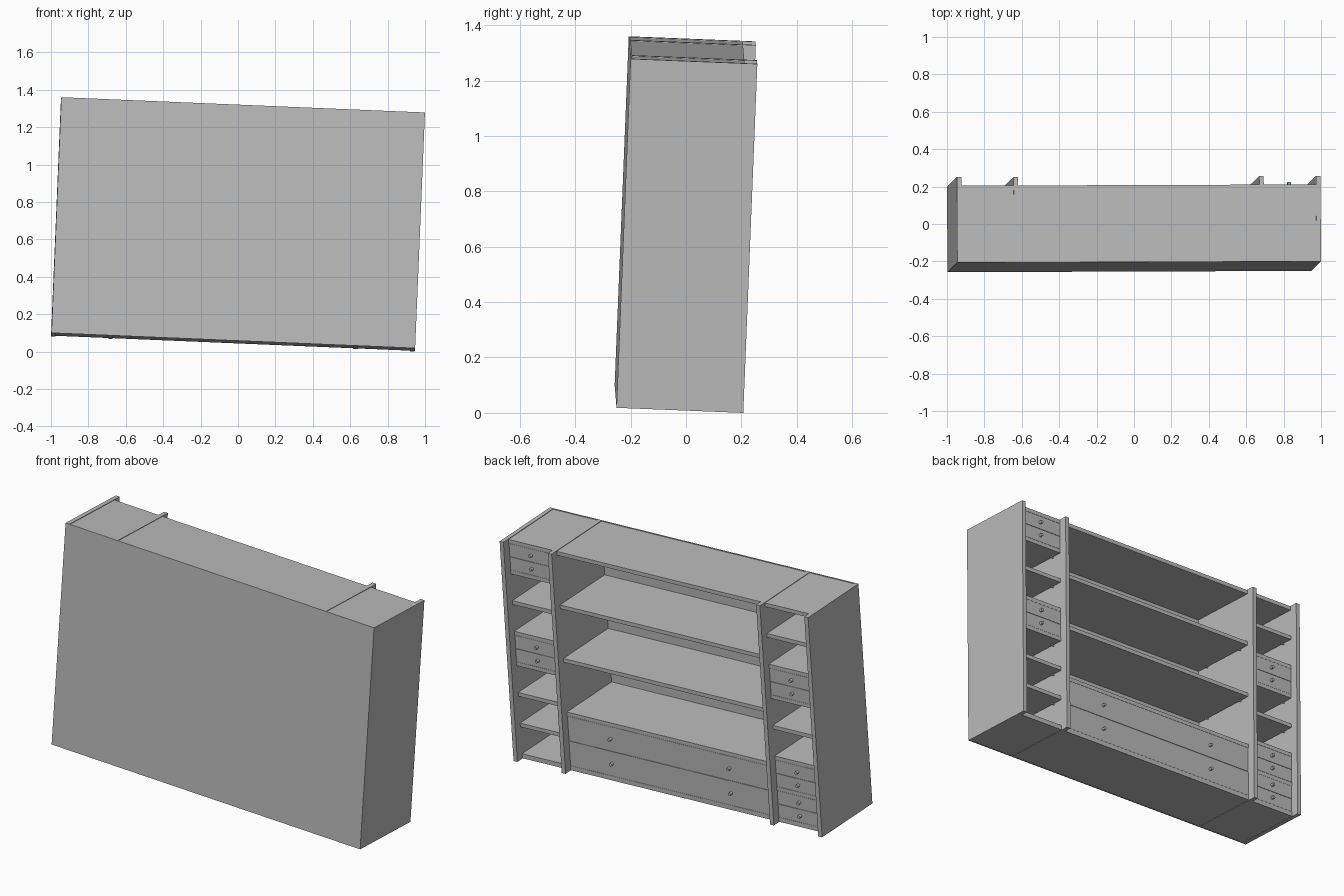
import bpy, bmesh
from math import radians, pi
from mathutils import Matrix, Vector, Euler

cube = bpy.data.objects.get("Cube")
if cube:
    bpy.data.objects.remove(cube, do_unlink=True)

mat = bpy.data.materials.new("plain_grey")
mat.use_nodes = True
GREY = (0.5, 0.5, 0.5, 1)
mat.diffuse_color = GREY
mat.node_tree.nodes["Principled BSDF"].inputs["Base Color"].default_value = GREY

# Main sizes, in the cabinet's own upright frame
W, D, H = 1.946, 0.458, 1.262
PANEL, BOARD, BACKING, GAP = 0.024, 0.022, 0.006, 0.002
FRONT, BACK = -D / 2, D / 2
EDGE = BACK - 0.046            # shelves stop short of the uprights
BASE, TOP = 0.028, H - 0.003
UP = 0.645                     # inner face of the middle uprights
OUT = W / 2 - PANEL            # inner face of the end panels

# The whole cabinet leans slightly; recentre it on the ground
tilt = Euler((radians(-2.3), radians(2.4), radians(0.2))).to_matrix().to_4x4()
corners = [tilt @ Vector((x, y, z)) for x in (-W / 2, W / 2)
           for y in (FRONT, BACK) for z in (0, H)]
low = Vector([min(c[i] for c in corners) for i in range(3)])
high = Vector([max(c[i] for c in corners) for i in range(3)])
mid = (low + high) / 2
PLACE = Matrix.Translation((-mid.x, -mid.y, -low.z)) @ tilt


def finish(name, bm):
    mesh = bpy.data.meshes.new(name)
    bm.to_mesh(mesh)
    bm.free()
    mesh.materials.append(mat)
    obj = bpy.data.objects.new(name, mesh)
    bpy.context.collection.objects.link(obj)
    obj.matrix_world = PLACE
    return obj


def box(name, x0, x1, y0, y1, z0, z1):
    bm = bmesh.new()
    size = Matrix.Diagonal((x1 - x0, y1 - y0, z1 - z0, 1))
    centre = Matrix.Translation(((x0 + x1) / 2, (y0 + y1) / 2, (z0 + z1) / 2))
    bmesh.ops.create_cube(bm, size=1, matrix=centre @ size)
    return finish(name, bm)


def peg(name, pos, axis, radius, length):
    bm = bmesh.new()
    turn = Matrix.Rotation(pi / 2, 4, axis)
    bmesh.ops.create_cone(bm, cap_ends=True, segments=12, radius1=radius,
                          radius2=radius, depth=length,
                          matrix=Matrix.Translation(pos) @ turn)
    for f in bm.faces:
        f.smooth = len(f.verts) == 4
    return finish(name, bm)


def drawer_pair(x0, x1, z0, z1, knobs):
    h = (z1 - z0) / 2
    for i in range(2):
        b = z0 + i * h
        box("drawer_front", x0 + GAP, x1 - GAP, EDGE - 0.02, EDGE,
            b + GAP / 2, b + h - GAP / 2)
        for k in knobs:
            peg("drawer_knob", ((x0 + x1) / 2 + k, EDGE + 0.008, b + h / 2),
                'X', 0.009, 0.018)


def bay(x0, x1, count, drawers, knobs):
    """One bay split into equal rows, counted from the bottom."""
    y0 = FRONT + BACKING
    step = (TOP - BASE) / count
    box("bottom_board", x0, x1, y0, EDGE, 0.002, BASE)
    box("top_board", x0, x1, y0, EDGE, TOP - BOARD, TOP)
    for row in range(count):
        z = BASE + row * step
        if row:
            box("shelf", x0, x1, y0, EDGE, z - BOARD, z)
            if row - 1 not in drawers:
                for x in (x0 + 0.008, x1 - 0.008):
                    for y in (FRONT + 0.08, EDGE - 0.06):
                        peg("shelf_pin", (x, y, z - BOARD - 0.005),
                            'Y', 0.005, 0.016)
        if row in drawers:
            drawer_pair(x0, x1, z, z + step - BOARD, knobs)


# Backing sheet and four uprights
box("backing_panel", -W / 2, W / 2, FRONT, FRONT + BACKING, 0, H)
for s in (-1, 1):
    for name, x in (("end_panel", OUT), ("middle_upright", UP)):
        a, b = sorted((s * x, s * (x + PANEL)))
        box(name, a, b, FRONT + BACKING, BACK, 0, H)

# Wide middle bay and the two narrow side bays
bay(-UP, UP, 4, {0}, (-0.375, 0.375))
bay(UP + PANEL, OUT, 7, {3, 6}, (0,))
bay(-OUT, -UP - PANEL, 7, {0, 1, 4}, (0,))
